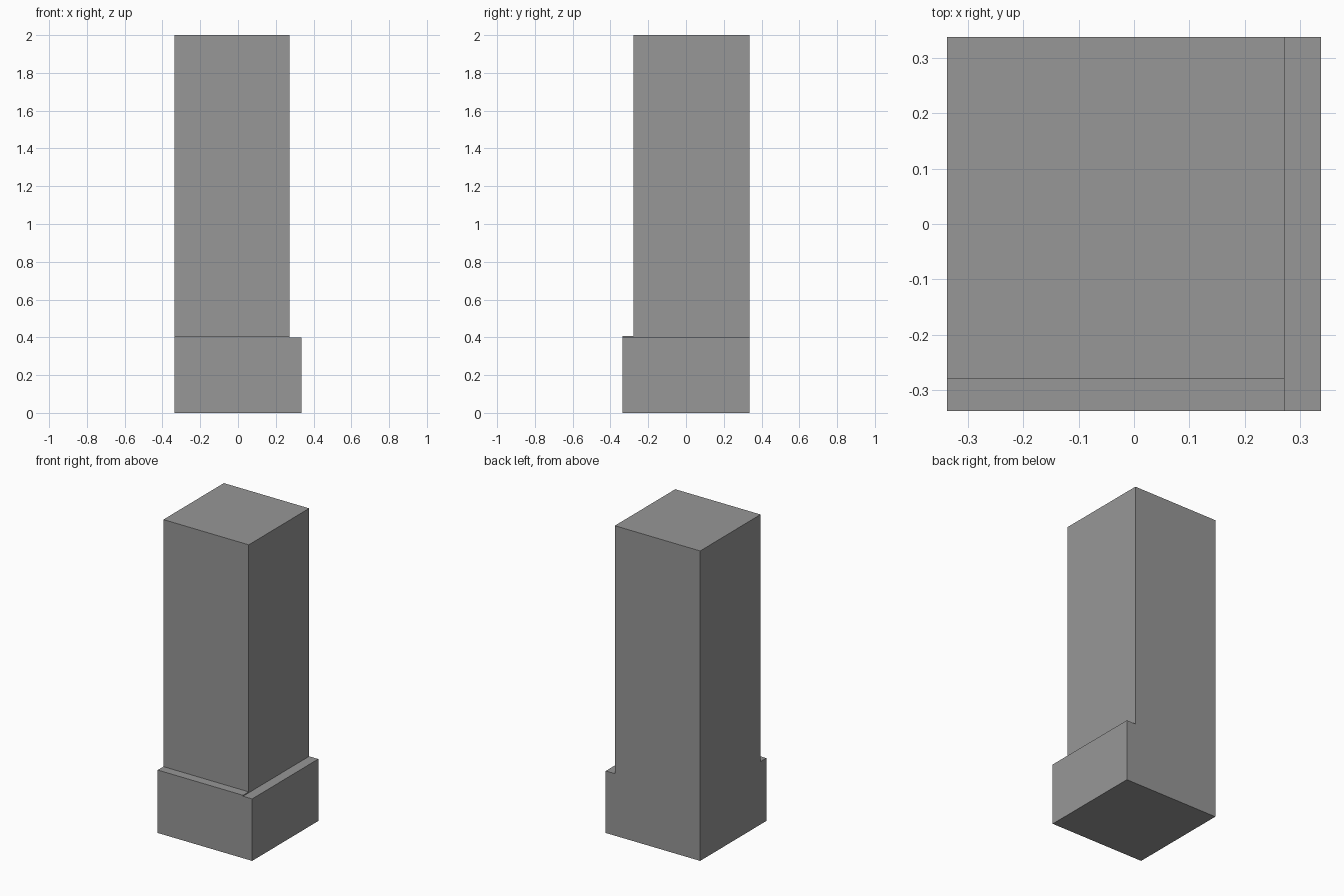
import bpy

default = bpy.data.objects.get("Cube")
if default:
    bpy.data.objects.remove(default, do_unlink=True)

HALF = 0.337          # half the footprint
HEIGHT = 2.0
STEP_X, STEP_Y = 0.272, -0.279   # shaft faces on the stepped sides

grey = bpy.data.materials.new("plain_grey")
grey.use_nodes = True
colour = (0.31, 0.31, 0.31, 1)
grey.diffuse_color = colour
grey.node_tree.nodes["Principled BSDF"].inputs["Base Color"].default_value = colour


def box(name, low, high):
    """Add a box spanning two opposite corners."""
    bpy.ops.mesh.primitive_cube_add(size=1)
    obj = bpy.context.object
    obj.name = name
    for v in obj.data.vertices:
        v.co = [l if c < 0 else h for c, l, h in zip(v.co, low, high)]
    obj.data.materials.append(grey)
    return obj


def carve(target, cutter):
    """Cut one box out of another and discard the cutter."""
    cutter.hide_render = True
    mod = target.modifiers.new("step", "BOOLEAN")
    mod.operation = "DIFFERENCE"
    mod.solver = "EXACT"
    mod.object = cutter
    bpy.context.view_layer.objects.active = target
    bpy.ops.object.modifier_apply(modifier=mod.name)
    bpy.data.objects.remove(cutter, do_unlink=True)


# Solid pillar, flush on its back and right sides
pillar = box("square_pillar", (-HALF, -HALF, 0), (HALF, HALF, HEIGHT))

# Ledges above the plinth on the left and front sides
carve(pillar, box("left_step_cutter", (STEP_X, -1, 0.4), (1, 1, 3)))
carve(pillar, box("front_step_cutter", (-1, -1, 0.406), (1, STEP_Y, 3)))
